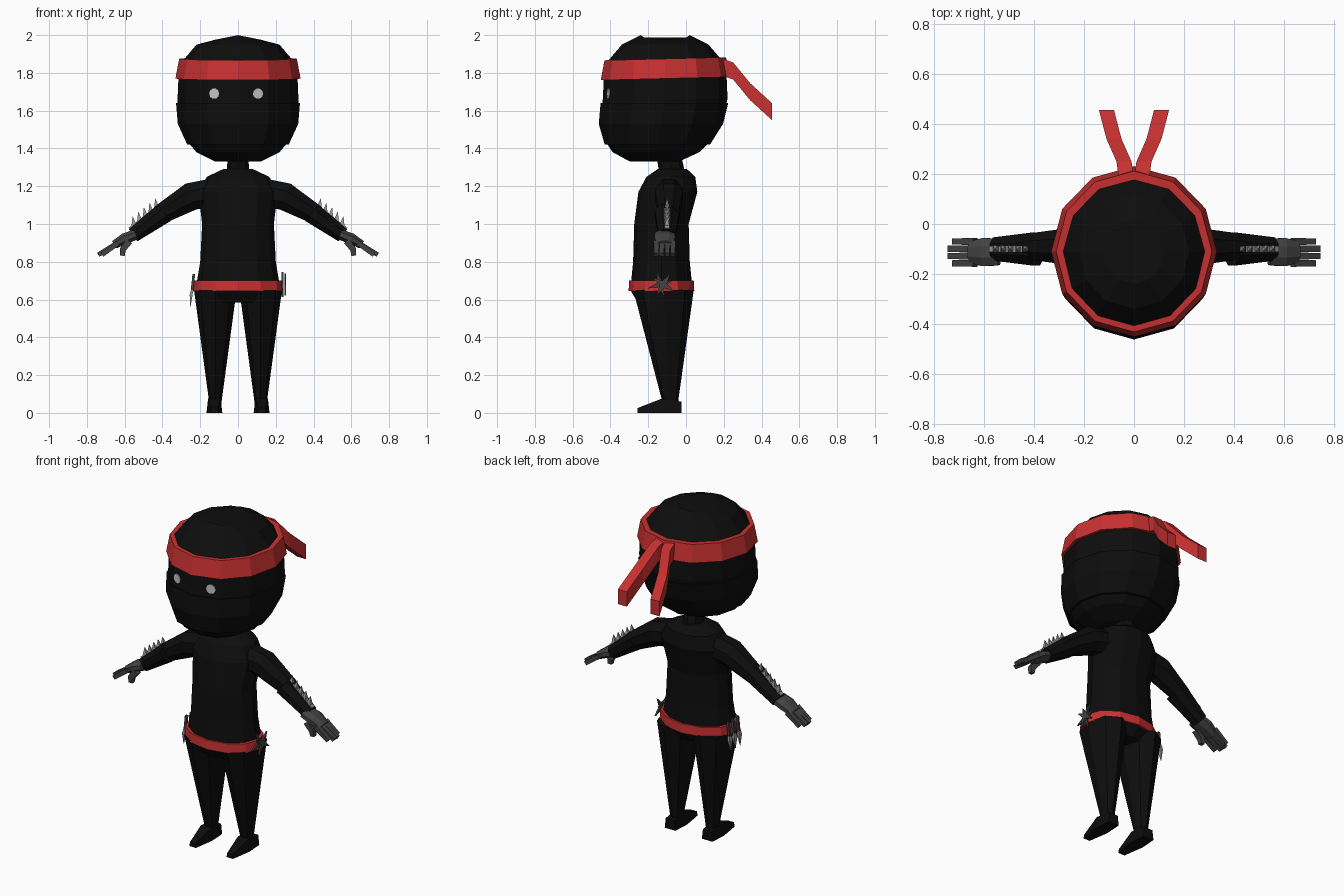
import bpy, bmesh
from math import sin, cos, pi, sqrt
from mathutils import Vector

cube = bpy.data.objects.get("Cube")
if cube:
    bpy.data.objects.remove(cube)


def material(name, red, green_and_blue):
    colour = (red, green_and_blue, green_and_blue, 1)
    mat = bpy.data.materials.new(name)
    mat.use_nodes = True
    mat.diffuse_color = colour
    mat.node_tree.nodes["Principled BSDF"].inputs["Base Color"].default_value = colour
    return mat


BLACK = material("black_cloth", 0.004, 0.004)
RED = material("red_cloth", 0.58, 0.03)
DARK = material("dark_grey", 0.055, 0.055)
STEEL = material("steel", 0.3, 0.3)
WHITE = material("eye_white", 0.55, 0.55)


def loft(name, rings, mat, mirror=False, closed=False):
    """Skin a list of rings; cap the ends, or join the last ring to the first."""
    bm = bmesh.new()
    loops = [[bm.verts.new(point) for point in ring] for ring in rings]
    pairs = list(zip(loops, loops[1:]))
    if closed:
        pairs.append((loops[-1], loops[0]))
    else:
        bm.faces.new(loops[0])
        bm.faces.new(loops[-1])
    for lower, upper in pairs:
        for i in range(len(lower)):
            bm.faces.new((lower[i - 1], lower[i], upper[i], upper[i - 1]))
    bmesh.ops.recalc_face_normals(bm, faces=bm.faces)
    mesh = bpy.data.meshes.new(name)
    bm.to_mesh(mesh)
    bm.free()
    mesh.materials.append(mat)
    part = bpy.data.objects.new(name, mesh)
    bpy.context.collection.objects.link(part)
    if mirror:
        part.modifiers.new("mirror", "MIRROR")


def ellipse(centre, across, up, sides, turn=0.0):
    """Ring around a centre, spanned by two half axes."""
    angles = [turn + 2 * pi * i / sides for i in range(sides)]
    return [centre + across * cos(a) + up * sin(a) for a in angles]


def level(x, y, z, half, depth, sides=12):
    """Horizontal ring with one corner pointing straight ahead."""
    return ellipse(Vector((x, y, z)), Vector((0, -depth, 0)), Vector((half, 0, 0)), sides)


def limb(name, path, mat, y=-0.1, flat=1.0, sides=4, mirror=True):
    """Tube in the xz plane through (x, z, radius) points; flat widens it in y."""
    rings = []
    for i, (x, z, radius) in enumerate(path):
        before, after = path[max(i - 1, 0)], path[min(i + 1, len(path) - 1)]
        normal = Vector((before[1] - after[1], 0, after[0] - before[0])).normalized()
        rings.append(ellipse(Vector((x, y, z)), normal * radius,
                             Vector((0, radius * flat, 0)), sides, pi / sides))
    loft(name, rings, mat, mirror)


# Head: a squarish ball whose chin reaches forward
def head_ring(z, grow=0.0):
    t = (z - 1.665) / 0.352
    half = 0.32 * sqrt(1 - abs(t) ** 3) + grow
    return level(0, -0.11 + 0.06 * min(t, 0), z, half, half + 0.01)


head = [head_ring(1.665 + 0.352 * sin(pi * step / 10)) for step in range(-4, 5)]
for point in head[-1]:
    point.z -= abs(point.x) * 0.2
loft("head", head, BLACK)

# Mask over the lower face
mask = [head_ring(1.64 - 0.11 * step, grow=0.008) for step in range(3)]
loft("mask", mask, BLACK)

# Headband, higher at the back
band = [head_ring(1.765, -0.02), head_ring(1.765, 0.015), head_ring(1.87, 0.025), head_ring(1.87, -0.01)]
for ring in band:
    for point in ring:
        point.z += 0.025 * (point.y + 0.3)
loft("headband", band, RED, closed=True)

# Headband tails, swept back and down
tail = []
for x, y, z in ((0.03, 0.18, 1.835), (0.04, 0.25, 1.81), (0.08, 0.34, 1.7), (0.11, 0.455, 1.595)):
    tail.append([Vector((x + side * 0.03, y, z + height * 0.045))
                 for side, height in ((-1, -1), (1, -1), (1, 1), (-1, 1))])
loft("headband_tail", tail, RED, mirror=True)


# Eyes: flat ovals lying on the angled face
def eye_oval(name, x, half, height, lift, mat):
    tilt = pi / 12 if x > 0 else -pi / 12
    normal = Vector((sin(tilt), -cos(tilt), 0))
    across = Vector((cos(tilt), sin(tilt), 0)) * half
    centre = Vector((x, abs(x) * 0.27 - 0.43, 1.69))
    loft(name, [ellipse(centre + normal * out, across, Vector((0, 0, height)), 10)
                for out in (lift - 0.009, lift)], mat)


for side, x in (("left", 0.103), ("right", -0.123)):
    eye_oval(side + "_eye_rim", x, 0.04, 0.034, 0.006, DARK)
    eye_oval(side + "_eye", x, 0.028, 0.028, 0.011, WHITE)

# Neck
loft("neck", [level(0, -0.07, 1.25, 0.06, 0.07, sides=8),
              level(0, -0.09, 1.36, 0.055, 0.065, sides=8)], BLACK)


# Torso: depth follows width, and the chest leans back above the waist
def torso_ring(z, half):
    return level(0, -0.13 + 0.2 * max(0, z - 1), z, half, 0.03 + 0.6 * half)


outline = ((0.585, 0.16), (0.65, 0.225), (0.8, 0.2), (1, 0.19), (1.17, 0.21), (1.25, 0.165), (1.29, 0.08))
loft("torso", [torso_ring(z, half) for z, half in outline], BLACK)

# Belt
loft("belt", [torso_ring(0.645, 0.2), torso_ring(0.645, 0.24),
              torso_ring(0.7, 0.235), torso_ring(0.7, 0.2)], RED, closed=True)

# Legs: an even taper, and pointed feet
loft("leg", [level(0.12, -0.08 - 0.06 * z, z, 0.025 + 0.135 * z, 0.03 + 0.2 * z, sides=8)
             for z in (0.04, 0.27, 0.65)], BLACK, mirror=True)
foot = []
for y, half, height in ((-0.025, 0.036, 0.06), (-0.13, 0.042, 0.075), (-0.258, 0.022, 0.025)):
    foot.append([Vector((0.125 + across * half, y, up * height))
                 for across, up in ((-1, 0), (1, 0), (0.8, 1), (-0.8, 1))])
loft("foot", foot, BLACK, mirror=True)

# Arms with a wider forearm sleeve
limb("upper_arm", [(0.12, 1.17, 0.08), (0.25, 1.145, 0.08), (0.42, 1.045, 0.055)],
     BLACK, y=-0.09, sides=8)
limb("sleeve", [(0.39, 1.06, 0.06), (0.555, 0.94, 0.042)], BLACK, flat=1.2, sides=8)

# Gloves
limb("palm", [(0.54, 0.945, 0.03), (0.6, 0.922, 0.032), (0.655, 0.89, 0.024)],
     DARK, y=-0.112, flat=1.9, sides=8)
for number, finger in enumerate(("index", "middle", "ring", "little")):
    reach = 0.02 * abs(number - 1.5)
    limb(finger + "_finger", [(0.635, 0.9, 0.02), (0.75 - reach, 0.837, 0.017)],
         DARK, y=-0.157 + 0.029 * number)
limb("thumb", [(0.575, 0.91, 0.026), (0.61, 0.865, 0.023), (0.612, 0.832, 0.017)], DARK, y=-0.15)

# Forearm spikes on a thin strip
limb("spike_strip", [(0.42, 1.097, 0.009), (0.575, 0.975, 0.009)], STEEL, flat=2)
for number in range(5):
    x = 0.43 + 0.03 * number
    z = 1.42 - 0.78 * x
    limb("arm_spike", [(x, z, 0.02), (x + 0.008, z + 0.05, 0.001)], STEEL)


# Throwing stars on the left hip
def throwing_star(name, x, y, turn):
    rings = []
    for thickness in (-0.005, 0.005):
        ring = ellipse(Vector((x + thickness, y, 0.68)), Vector((0, 0.07, 0)), Vector((0, 0, 0.07)), 8, turn)
        middle = Vector((x + thickness, y, 0.68))
        rings.append([middle.lerp(point, 0.28 if i % 2 else 1) for i, point in enumerate(ring)])
    loft(name, rings, DARK)


throwing_star("inner_throwing_star", 0.236, -0.135, turn=0.3)
throwing_star("outer_throwing_star", 0.25, -0.12, turn=1)

# Throwing knives on the right hip
for number in range(3):
    y = -0.16 + 0.045 * number
    limb("knife_handle", [(-0.234, 0.735, 0.01), (-0.244, 0.64, 0.01)], DARK, y=y, mirror=False)
    limb("knife_blade", [(-0.244, 0.65, 0.008), (-0.248, 0.625, 0.011), (-0.253, 0.56, 0.001)],
         STEEL, y=y, flat=1.8, mirror=False)
